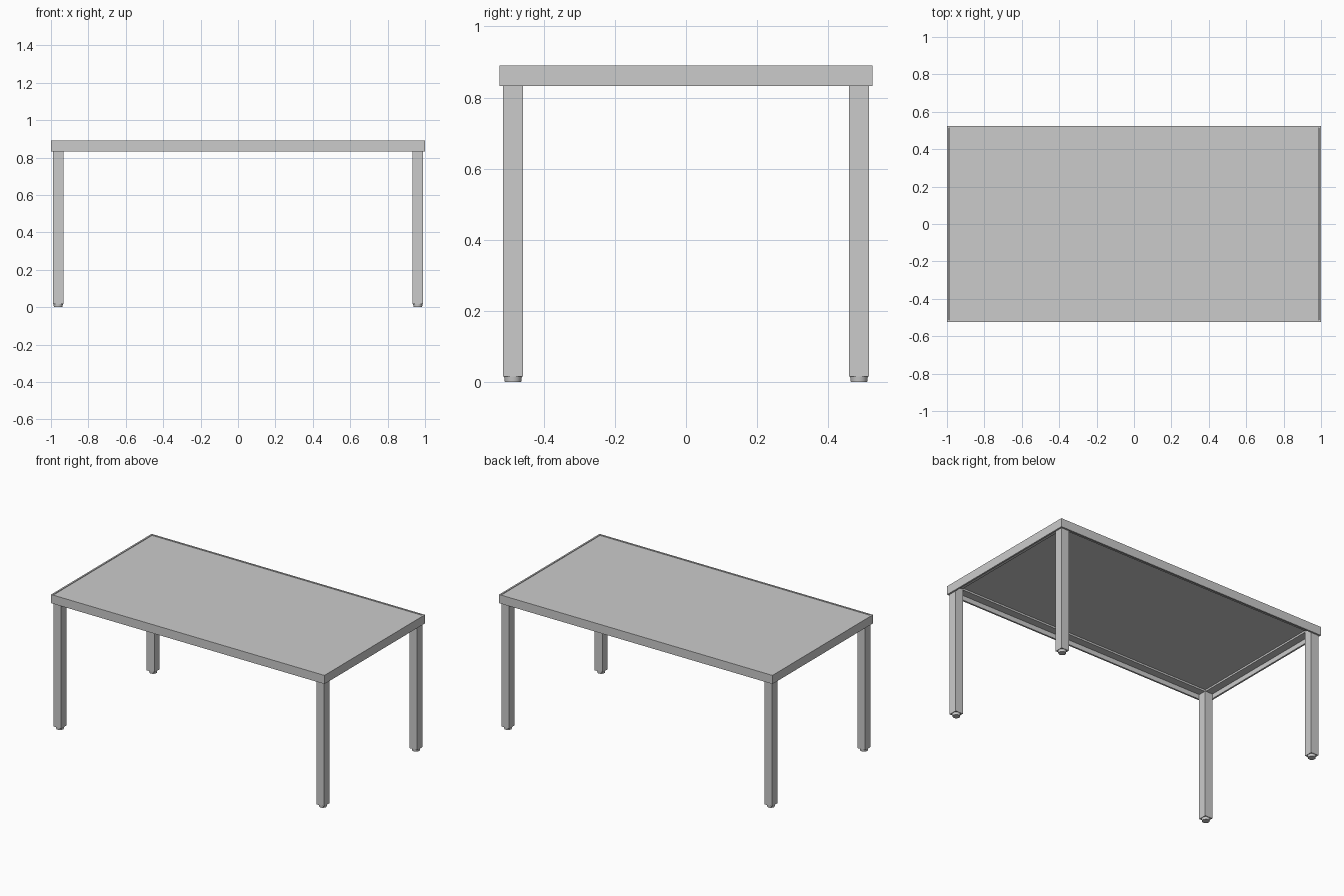
import bpy, bmesh

if "Cube" in bpy.data.objects:
    bpy.data.objects.remove(bpy.data.objects["Cube"])

HX, HY = 1.0, 0.525      # half extents of the table top
TOP, BOTTOM = 0.89, 0.833
WALL, LEDGE, LEG = 0.011, 0.062, 0.055


def finish(bm, name):
    bmesh.ops.recalc_face_normals(bm, faces=bm.faces)
    mesh = bpy.data.meshes.new(name)
    bm.to_mesh(mesh)
    bm.free()
    obj = bpy.data.objects.new(name, mesh)
    bpy.context.collection.objects.link(obj)
    return obj


def box(name, x0, x1, y0, y1, z0, z1):
    bm = bmesh.new()
    bmesh.ops.create_cube(bm, size=1)
    for v in bm.verts:
        v.co = ((x0 + x1) / 2 + v.co.x * (x1 - x0),
                (y0 + y1) / 2 + v.co.y * (y1 - y0),
                (z0 + z1) / 2 + v.co.z * (z1 - z0))
    return finish(bm, name)


# Mitred angle-section frame: (inset from edge, z) profile swept round the rectangle
profile = [(0, BOTTOM), (0, TOP), (WALL, TOP), (WALL, 0.876),
           (LEDGE, 0.876), (LEDGE, 0.864), (WALL, 0.864), (WALL, BOTTOM)]
bm = bmesh.new()
rings = [[bm.verts.new((sx * (HX - d), sy * (HY - d), z)) for d, z in profile]
         for sx, sy in ((-1, -1), (1, -1), (1, 1), (-1, 1))]
n = len(profile)
for i in range(4):
    a, b = rings[i], rings[(i + 1) % 4]
    for j in range(n):
        k = (j + 1) % n
        bm.faces.new((a[j], b[j], b[k], a[k]))
finish(bm, "top_frame")

# Panel resting on the frame ledge
px, py = HX - WALL - 0.002, HY - WALL - 0.002
box("table_panel", -px, px, -py, py, 0.876, 0.888)

# Four square legs with round levelling feet
for sx, side in ((-1, "left"), (1, "right")):
    for sy, end in ((-1, "front"), (1, "back")):
        cx = sx * (HX - WALL - LEG / 2)
        cy = sy * (HY - WALL - LEG / 2)
        h = LEG / 2
        box(f"{end}_{side}_leg", cx - h, cx + h, cy - h, cy + h, 0.016, 0.864)
        bpy.ops.mesh.primitive_cone_add(vertices=24, radius1=0.023, radius2=0.025,
                                        depth=0.016, location=(cx, cy, 0.008))
        bpy.context.object.name = f"{end}_{side}_foot"
        bpy.ops.object.shade_smooth_by_angle()
